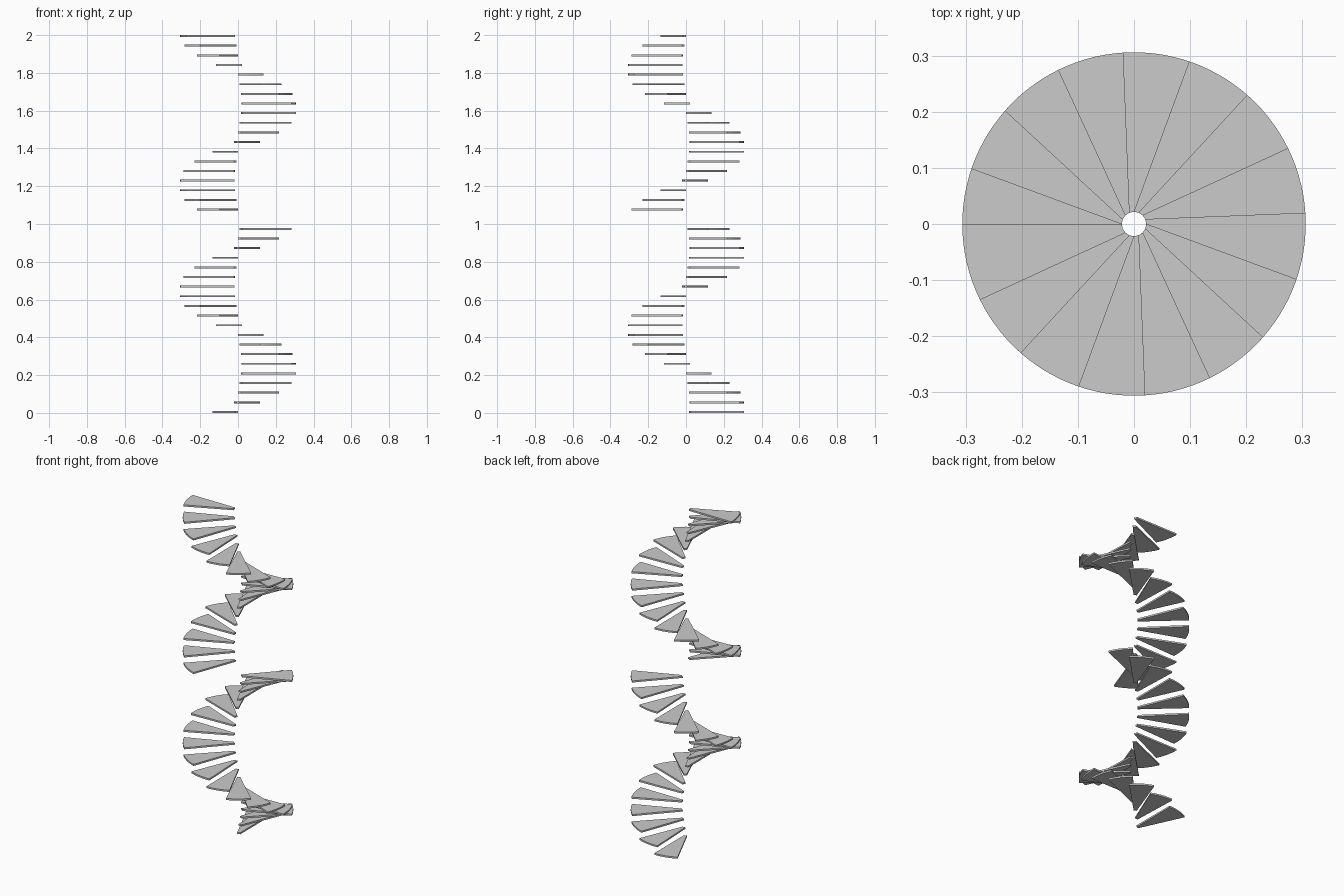
import bpy, bmesh
from math import radians, cos, sin

if "Cube" in bpy.data.objects:
    bpy.data.objects.remove(bpy.data.objects["Cube"])

R_OUT, R_IN = 0.306, 0.0215      # tread radii
A_OUT, A_IN = 26.25, 46.5        # arc swept at the outer and inner ends
TURN = 22.5                      # turn per step, clockwise going up
THICK = 0.01
RISE = (2.0 - THICK) / 39


def arc(r, start, sweep, n):
    return [(r * cos(radians(start + sweep * i / n)),
             r * sin(radians(start + sweep * i / n))) for i in range(n + 1)]


def tread(name, start, z):
    """Fan-shaped slab, extruded upward from z."""
    outline = arc(R_OUT, start, A_OUT, 8) + arc(R_IN, start, A_IN, 6)[::-1]
    bm = bmesh.new()
    face = bm.faces.new([bm.verts.new((x, y, z)) for x, y in outline])
    ext = bmesh.ops.extrude_face_region(bm, geom=[face])
    top = [v for v in ext["geom"] if isinstance(v, bmesh.types.BMVert)]
    bmesh.ops.translate(bm, verts=top, vec=(0, 0, THICK))
    bmesh.ops.recalc_face_normals(bm, faces=bm.faces[:])
    mesh = bpy.data.meshes.new(name)
    bm.to_mesh(mesh)
    bm.free()
    bpy.context.collection.objects.link(bpy.data.objects.new(name, mesh))


# Lower flight: twenty treads
for k in range(20):
    tread(f"lower_tread_{k + 1}", 90 - TURN * k, k * RISE)

# Upper flight: one slot left open, then nineteen treads ending at the top
for k in range(21, 40):
    tread(f"upper_tread_{k - 20}", 180 + TURN * (39 - k), k * RISE)
